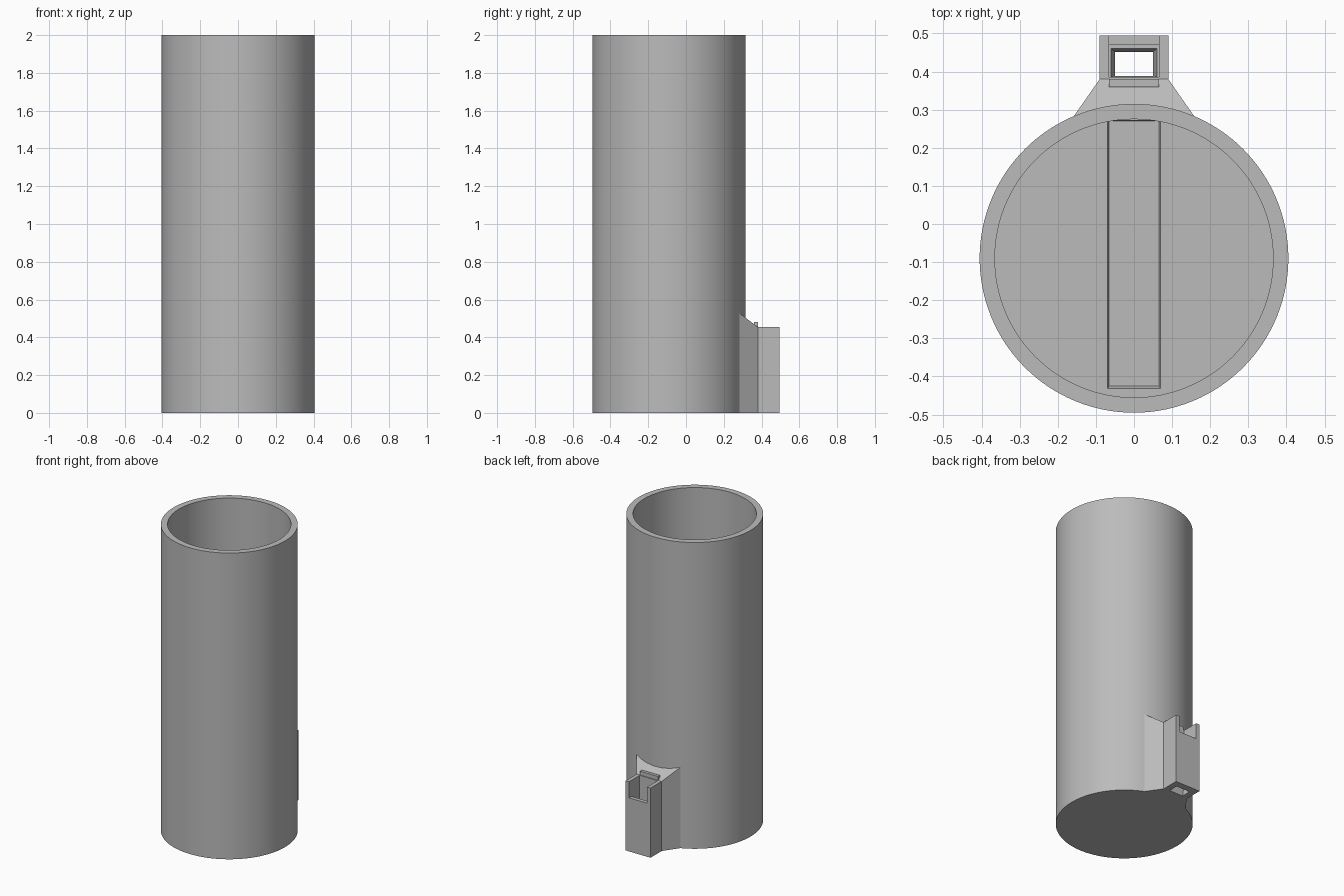
import bpy
import bmesh
import math

cube = bpy.data.objects.get("Cube")
if cube:
    bpy.data.objects.remove(cube, do_unlink=True)

grey = bpy.data.materials.new("plain grey")
grey.use_nodes = True
grey.diffuse_color = (0.5, 0.5, 0.5, 1)
grey.node_tree.nodes["Principled BSDF"].inputs["Base Color"].default_value = (0.5, 0.5, 0.5, 1)

AXIS_Y = -0.09      # centre of the tube
FLOOR = 0.04        # thickness of the tube's base


def loft(name, bottom, top):
    """Solid between two matching loops of points."""
    bm = bmesh.new()
    low = [bm.verts.new(p) for p in bottom]
    high = [bm.verts.new(p) for p in top]
    bm.faces.new(low)
    bm.faces.new(high)
    n = len(low)
    for i in range(n):
        j = (i + 1) % n
        bm.faces.new((low[i], low[j], high[j], high[i]))
    bmesh.ops.recalc_face_normals(bm, faces=bm.faces)
    mesh = bpy.data.meshes.new(name)
    bm.to_mesh(mesh)
    bm.free()
    mesh.materials.append(grey)
    obj = bpy.data.objects.new(name, mesh)
    bpy.context.collection.objects.link(obj)
    return obj


def rect(half, y0, y1, z):
    return [(-half, y0, z), (half, y0, z), (half, y1, z), (-half, y1, z)]


def block(name, half, y0, y1, z0, z1):
    return loft(name, rect(half, y0, y1, z0), rect(half, y0, y1, z1))


def disc(name, radius, z0, z1, sides=128):
    ring = [(radius * math.cos(math.tau * i / sides),
             AXIS_Y + radius * math.sin(math.tau * i / sides)) for i in range(sides)]
    return loft(name, [(x, y, z0) for x, y in ring], [(x, y, z1) for x, y in ring])


def cut(obj, cutter):
    """Subtract the cutter, then discard it."""
    cutter.hide_render = True
    mod = obj.modifiers.new("cut", "BOOLEAN")
    mod.operation = "DIFFERENCE"
    mod.solver = "EXACT"
    mod.object = cutter
    bpy.context.view_layer.objects.active = obj
    bpy.ops.object.modifier_apply(modifier=mod.name)
    bpy.data.objects.remove(cutter, do_unlink=True)


# Hollow tube with a shallow drafted channel across its floor
tube = disc("tube", 0.405, 0, 2)
cut(tube, disc("bore", 0.365, FLOOR, 2.1))
cut(tube, loft("channel", rect(0.065, -0.425, 0.27, FLOOR - 0.015),
               rect(0.07, -0.432, 0.272, FLOOR + 0.001)))
bpy.ops.object.select_all(action="DESELECT")
tube.select_set(True)
bpy.context.view_layer.objects.active = tube
bpy.ops.object.shade_smooth_by_angle(angle=math.radians(30))

# Flared neck with a sloping top joining the tube to the socket
plan = [(-0.16, 0.28), (0.16, 0.28), (0.09, 0.38), (-0.09, 0.38)]
loft("socket_neck", [(x, y, 0) for x, y in plan],
     [(x, y, 0.53 - 0.75 * (y - 0.28)) for x, y in plan])

# Upright socket: open pocket, lowered back wall and a funnel hole in the floor
socket = block("socket", 0.09, 0.38, 0.495, 0, 0.455)
cut(socket, block("pocket", 0.065, 0.385, 0.47, 0.06, 0.6))
cut(socket, block("back_notch", 0.065, 0.44, 0.6, 0.35, 0.6))
cut(socket, loft("funnel", rect(0.048, 0.388, 0.45, -0.01),
                 rect(0.06, 0.386, 0.46, 0.061)))

# Small tongue rising at the socket's inner wall
block("socket_tongue", 0.065, 0.36, 0.38, 0.4, 0.48)
